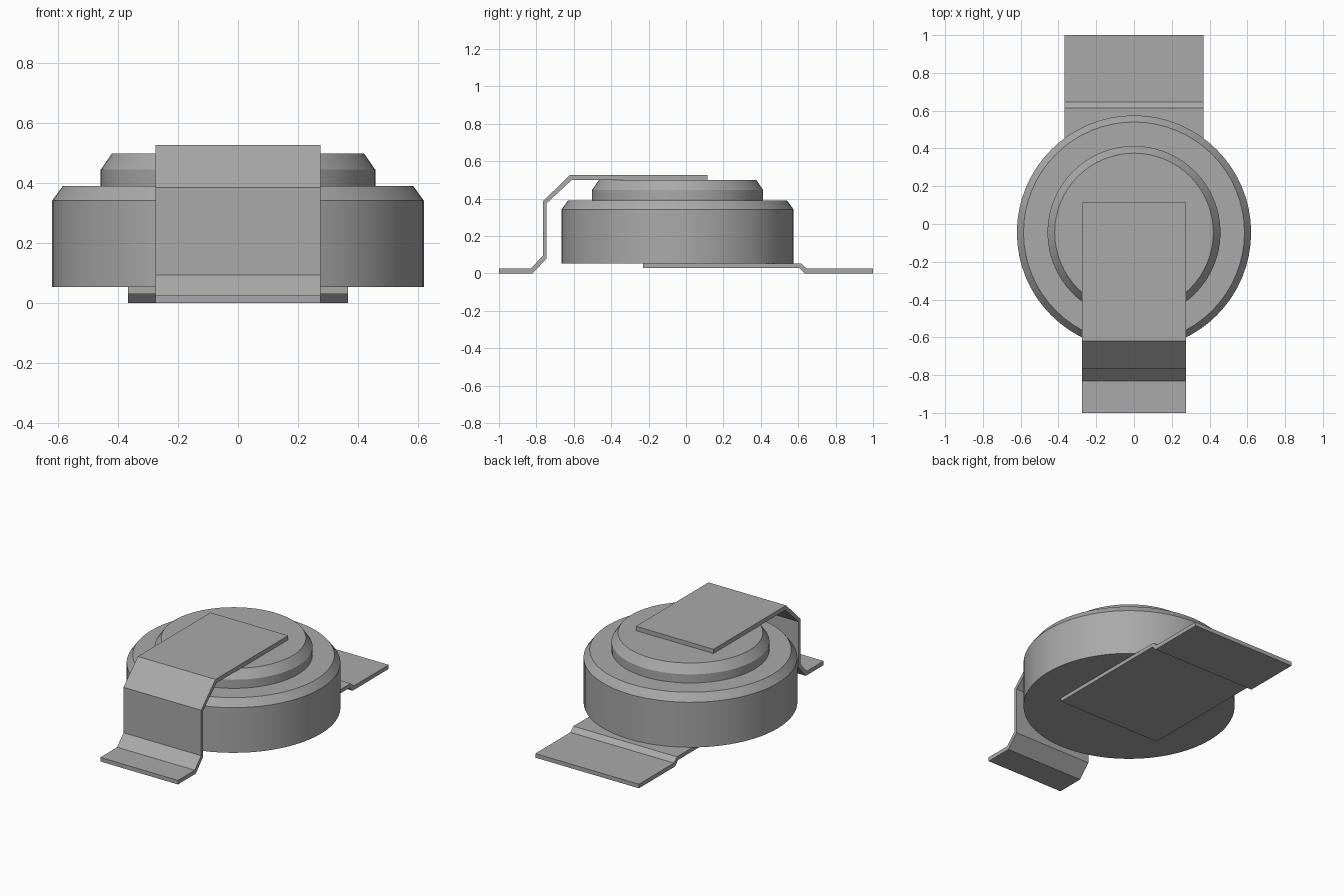
import bpy, bmesh, math

cube = bpy.data.objects.get("Cube")
if cube:
    bpy.data.objects.remove(cube)

metal = bpy.data.materials.new("grey metal")
metal.use_nodes = True
colour = (0.4, 0.4, 0.4, 1)
metal.diffuse_color = colour
metal.node_tree.nodes["Principled BSDF"].inputs["Base Color"].default_value = colour


def finish(name, bm):
    bmesh.ops.recalc_face_normals(bm, faces=bm.faces)
    mesh = bpy.data.meshes.new(name)
    bm.to_mesh(mesh)
    bm.free()
    mesh.materials.append(metal)
    obj = bpy.data.objects.new(name, mesh)
    bpy.context.collection.objects.link(obj)
    return obj


def turned(name, profile, centre_y, sides=64):
    """Solid of revolution from (radius, height) points, with flat caps."""
    bm = bmesh.new()
    rings = []
    for r, z in profile:
        angles = [2 * math.pi * i / sides for i in range(sides)]
        rings.append([bm.verts.new((r * math.cos(a), centre_y + r * math.sin(a), z))
                      for a in angles])
    for low, high in zip(rings, rings[1:]):
        for i in range(sides):
            j = (i + 1) % sides
            bm.faces.new((low[i], low[j], high[j], high[i]))
    bm.faces.new(rings[0])
    bm.faces.new(rings[-1])
    obj = finish(name, bm)
    bpy.ops.object.select_all(action="DESELECT")
    obj.select_set(True)
    bpy.context.view_layer.objects.active = obj
    bpy.ops.object.shade_smooth_by_angle(angle=math.radians(25))


def bent_strip(name, half_width, lower, upper):
    """Folded sheet: matching lower and upper (y, z) paths swept across x."""
    bm = bmesh.new()
    outline = lower + upper[::-1]
    left, right = [[bm.verts.new((x, y, z)) for y, z in outline]
                   for x in (half_width, -half_width)]
    n = len(outline)
    for i in range(n):
        j = (i + 1) % n
        bm.faces.new((left[i], left[j], right[j], right[i]))
    # Side walls, one quad per straight section
    for side in (left, right):
        for i in range(len(lower) - 1):
            bm.faces.new((side[i], side[i + 1], side[n - 2 - i], side[n - 1 - i]))
    finish(name, bm)


# Round cell: wide can with a stepped, chamfered cap
turned("cell_body", [(0.62, 0.053), (0.62, 0.342), (0.585, 0.39),
                     (0.458, 0.39), (0.458, 0.445), (0.42, 0.5)], -0.045)

# Front tab folds up and over the cap
bent_strip("top_terminal", 0.275,
           [(-1, 0), (-0.82, 0), (-0.745, 0.08), (-0.745, 0.375),
            (-0.61, 0.5), (0.115, 0.5)],
           [(-1, 0.026), (-0.83, 0.026), (-0.765, 0.094), (-0.765, 0.385),
            (-0.62, 0.527), (0.115, 0.527)])

# Rear tab runs under the can and steps down to the base
bent_strip("bottom_terminal", 0.367,
           [(-0.23, 0.03), (0.605, 0.03), (0.635, 0), (1, 0)],
           [(-0.23, 0.054), (0.615, 0.054), (0.645, 0.026), (1, 0.026)])
